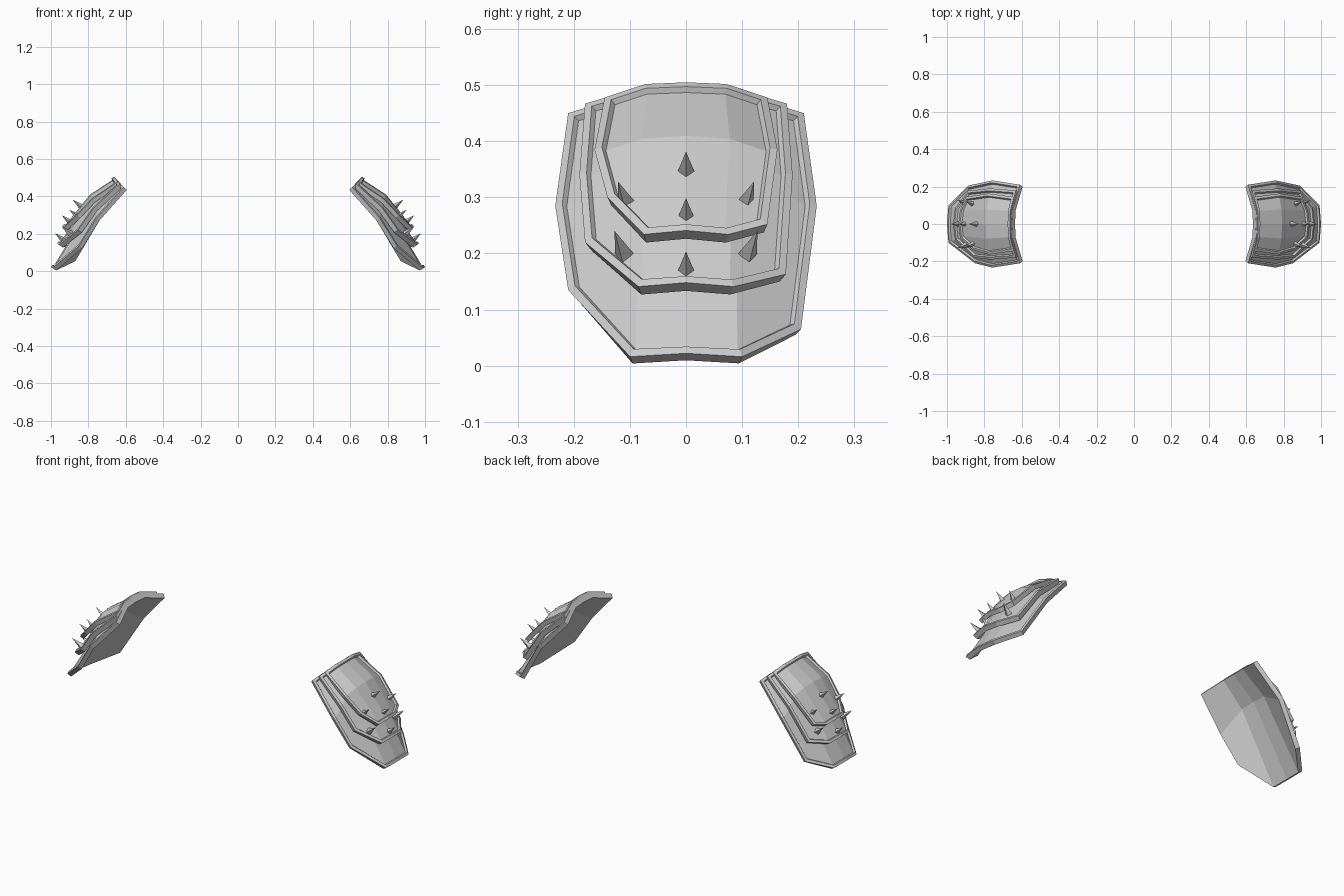
import bpy, bmesh
from mathutils import Vector, Matrix

if "Cube" in bpy.data.objects:
    bpy.data.objects.remove(bpy.data.objects["Cube"])


def finish(name, bm):
    bmesh.ops.recalc_face_normals(bm, faces=bm.faces[:])
    me = bpy.data.meshes.new(name)
    bm.to_mesh(me)
    bm.free()
    ob = bpy.data.objects.new(name, me)
    bpy.context.collection.objects.link(ob)
    ob.modifiers.new("mirror_to_other_shoulder", 'MIRROR').use_mirror_merge = False
    return ob


def plate(name, top, mid, low, thick):
    """Each row: front side, inner crease, centre, back side (x, y, z)."""
    bm = bmesh.new()
    pts = []
    for front, crease, centre, back in (top, mid, low):
        x, y, z = crease
        pts += [front, (x, -y, z), centre, (x, y, z), back]
    outer = [bm.verts.new(p) for p in pts]
    skin = []
    for r in range(2):
        for c in range(4):
            i = r * 5 + c
            skin.append(bm.faces.new([outer[k] for k in (i, i + 5, i + 6, i + 1)]))
    bm.normal_update()
    if skin[1].normal.x < 0:
        bmesh.ops.reverse_faces(bm, faces=skin)
        bm.normal_update()
    # smooth inner side and edge walls
    inner = [bm.verts.new(v.co - v.normal * thick) for v in outer]
    index = {v: k for k, v in enumerate(outer)}
    for f in skin:
        bm.faces.new([inner[index[v]] for v in reversed(f.verts)])
    loop = [0, 1, 2, 3, 4, 9, 14, 13, 12, 11, 10, 5]
    for a, b in zip(loop, loop[1:] + loop[:1]):
        bm.faces.new((outer[a], outer[b], inner[b], inner[a]))
    bmesh.ops.recalc_face_normals(bm, faces=bm.faces[:])
    # raised rim around a recessed panel
    bmesh.ops.inset_region(bm, faces=skin, thickness=0.014, use_even_offset=True)
    bm.normal_update()
    bmesh.ops.inset_region(bm, faces=skin, thickness=0.004, depth=-0.010,
                           use_even_offset=True)
    return finish(name, bm)


def sides(x, y, z, crease, centre):
    return ((x, -y, z), crease, centre, (x, y, z))


# three overlapping shoulder plates
plate("base_plate",
      sides(0.610, 0.210, 0.450, (0.648, 0.08, 0.490), (0.652, 0, 0.493)),
      sides(0.757, 0.233, 0.285, (0.778, 0.09, 0.375), (0.783, 0, 0.382)),
      ((0.85, -0.21, 0.135), (0.992, 0.10, 0.016), (1.0, 0, 0.022), (0.888, 0.205, 0.065)),
      0.024)
plate("middle_plate",
      sides(0.632, 0.180, 0.467, (0.655, 0.075, 0.498), (0.659, 0, 0.501)),
      sides(0.770, 0.190, 0.340, (0.787, 0.085, 0.396), (0.791, 0, 0.402)),
      ((0.855, -0.18, 0.22), (0.957, 0.085, 0.141), (0.967, 0, 0.148), (0.888, 0.178, 0.163)),
      0.026)
plate("upper_plate",
      sides(0.643, 0.145, 0.478, (0.661, 0.072, 0.502), (0.664, 0, 0.505)),
      sides(0.780, 0.163, 0.385, (0.795, 0.08, 0.412), (0.799, 0, 0.417)),
      ((0.860, -0.14, 0.30), (0.930, 0.075, 0.234), (0.939, 0, 0.241), (0.900, 0.145, 0.252)),
      0.024)

# four-sided spikes: a centre column and two flanking pairs
bm = bmesh.new()
spikes = [((0.838, 0, 0.345), 0), ((0.897, 0, 0.262), 0), ((0.934, 0, 0.167), 0)]
for s in (-1, 1):
    spikes += [((0.858, s * 0.106, 0.293), s), ((0.900, s * 0.112, 0.205), s)]
for base, s in spikes:
    d = Vector((0.76, 0.27 * s, 0.62)).normalized()
    rot = d.to_track_quat('Z', 'Y').to_matrix().to_4x4()
    bmesh.ops.create_cone(bm, cap_ends=True, segments=4, radius1=0.018, radius2=0.0,
                          depth=0.068,
                          matrix=Matrix.Translation(Vector(base) + d * 0.024) @ rot)
finish("spikes", bm)
